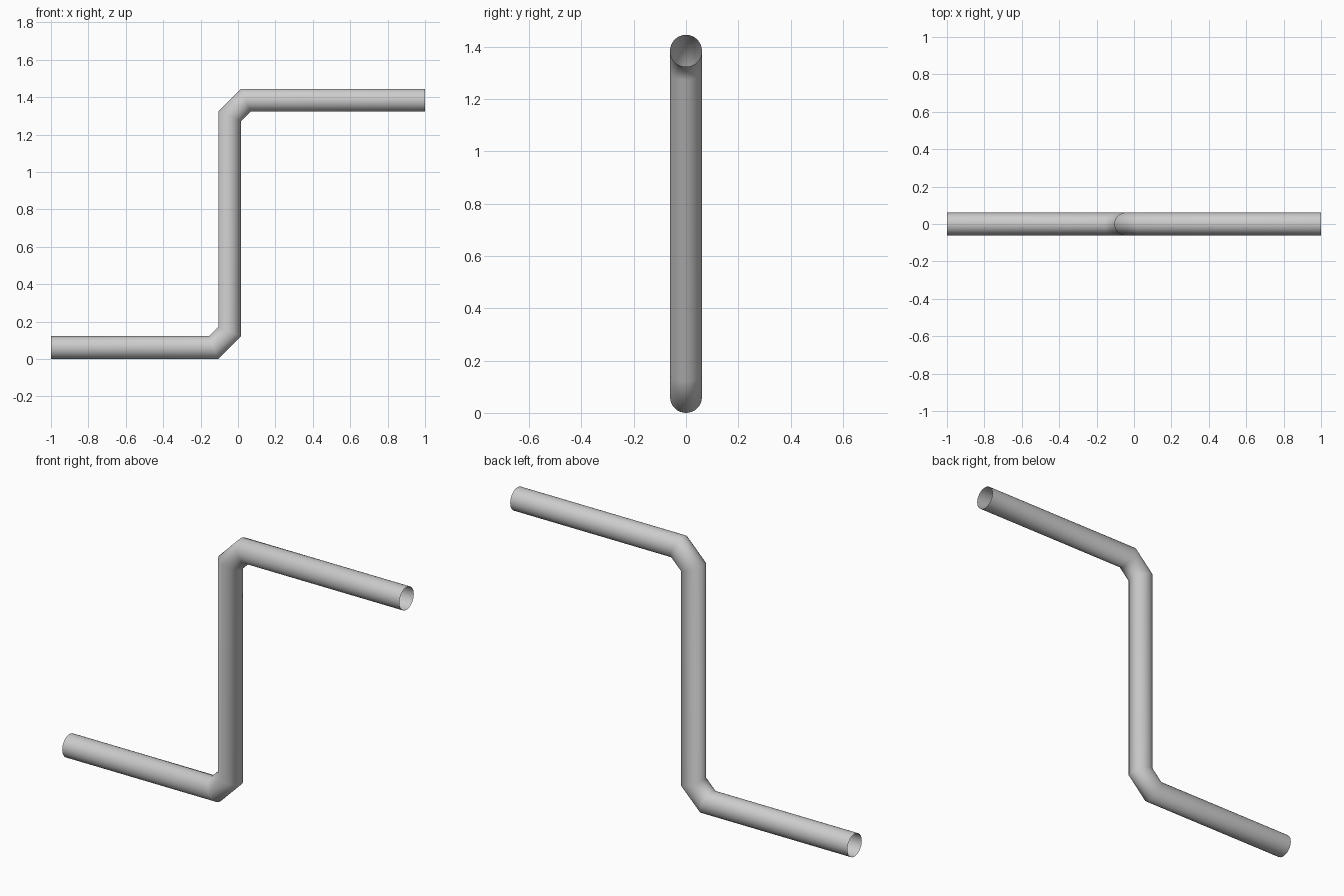
import bpy, bmesh, math
from mathutils import Vector

if "Cube" in bpy.data.objects:
    bpy.data.objects.remove(bpy.data.objects["Cube"])

RADIUS, SIDES = 0.061, 32

# Centre line of the pipe: lower run, chamfered bend, riser, chamfered bend, upper run
path = [Vector((x, 0, z)) for x, z in (
    (-1.0, 0.061), (-0.130, 0.061), (-0.044, 0.147),
    (-0.044, 1.298), (0.042, 1.384), (1.0, 1.384))]

bm = bmesh.new()
side = Vector((0, 1, 0))
rings = []
for i, p in enumerate(path):
    # Mitred ring lying in the bisecting plane of its two segments
    d_in = (p - path[max(i - 1, 0)]).normalized()
    d_out = (path[min(i + 1, len(path) - 1)] - p).normalized()
    tangent = (d_in + d_out).normalized()
    ref = d_in if i else d_out
    normal = tangent.cross(side) / tangent.dot(ref)
    rings.append([bm.verts.new(p + RADIUS * (math.cos(a) * side + math.sin(a) * normal))
                  for a in (2 * math.pi * k / SIDES for k in range(SIDES))])

# Open-ended pipe wall
for a, b in zip(rings, rings[1:]):
    for k in range(SIDES):
        n = (k + 1) % SIDES
        bm.faces.new((a[k], a[n], b[n], b[k])).smooth = True
bm.normal_update()
f = bm.faces[:][0]
if f.normal.dot(f.calc_center_median() - (path[0] + path[1]) / 2) < 0:
    bmesh.ops.reverse_faces(bm, faces=bm.faces[:])

mesh = bpy.data.meshes.new("bent_pipe")
bm.to_mesh(mesh)
bm.free()
pipe = bpy.data.objects.new("bent_pipe", mesh)
bpy.context.collection.objects.link(pipe)
